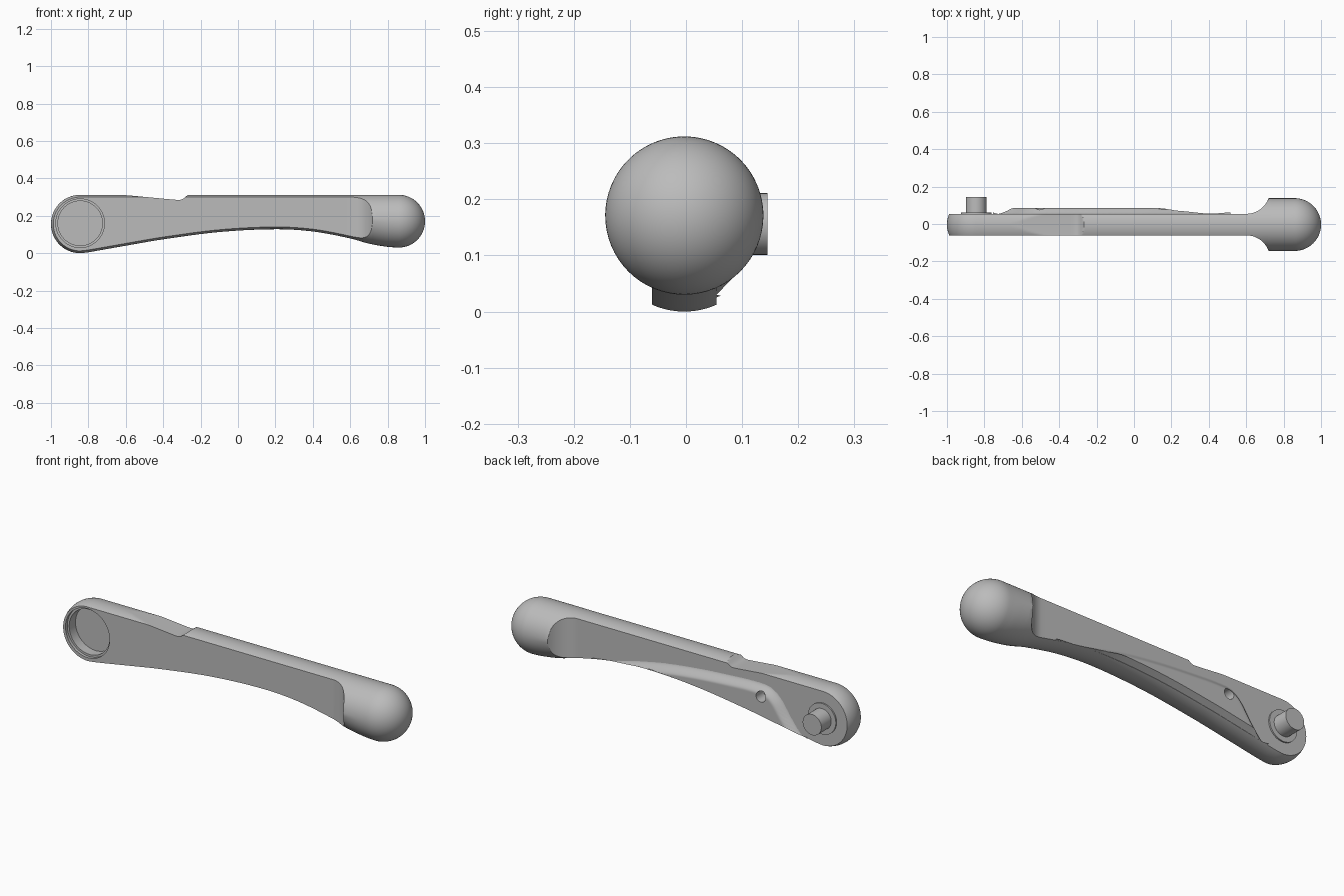
import bpy, bmesh, math

if "Cube" in bpy.data.objects:
    bpy.data.objects.remove(bpy.data.objects["Cube"])

grey = bpy.data.materials.new("satin grey")
grey.diffuse_color = (0.5, 0.5, 0.5, 1)
grey.use_nodes = True
grey.node_tree.nodes["Principled BSDF"].inputs["Base Color"].default_value = grey.diffuse_color

YC = -0.003            # mid plane of the handle
HW = 0.0575            # half thickness of the flat arm
BX, BZ, BR = 0.859, 0.171, 0.141     # ball end
HX, HR = -0.844, 0.156               # round head
N = 32                 # columns across the thickness


def curve(pts, x):
    """Smooth interpolation through (x, value) points."""
    if x <= pts[0][0]:
        return pts[0][1]
    if x >= pts[-1][0]:
        return pts[-1][1]

    def slope(i):
        a, b = pts[max(i - 1, 0)], pts[min(i + 1, len(pts) - 1)]
        return (b[1] - a[1]) / (b[0] - a[0])
    i = max(k for k in range(len(pts) - 1) if pts[k][0] <= x)
    (x0, v0), (x1, v1) = pts[i], pts[i + 1]
    d = x1 - x0
    t = (x - x0) / d
    return ((2*t**3 - 3*t*t + 1) * v0 + (t**3 - 2*t*t + t) * d * slope(i)
            + (3*t*t - 2*t**3) * v1 + (t**3 - t*t) * d * slope(i + 1))


BOTTOM = [(-0.844, 0), (-0.8, 0.005), (-0.6, 0.04), (-0.4, 0.074), (-0.1, 0.113),
          (0.2, 0.128), (0.4, 0.116), (0.6, 0.079), (0.7, 0.051), (0.8, 0.034), (0.859, 0.03)]
NOTCH = [(-0.66, 0.312), (-0.6, 0.31), (-0.34, 0.286), (-0.31, 0.285), (-0.295, 0.29),
         (-0.268, 0.312)]


def crown(y, r=BR):
    return r - math.sqrt(max(r * r - y * y, 0))


def finish(bm, name):
    bmesh.ops.remove_doubles(bm, verts=bm.verts, dist=1e-5)
    bmesh.ops.recalc_face_normals(bm, faces=bm.faces)
    me = bpy.data.meshes.new(name)
    bm.to_mesh(me)
    bm.free()
    ob = bpy.data.objects.new(name, me)
    bpy.context.collection.objects.link(ob)
    me.materials.append(grey)
    return ob


def smooth(ob):
    bpy.ops.object.select_all(action='DESELECT')
    ob.select_set(True)
    bpy.context.view_layer.objects.active = ob
    bpy.ops.object.shade_smooth_by_angle(angle=math.radians(30))


def disc(name, x, z, r, y0, y1):
    """Cylinder along y."""
    bpy.ops.mesh.primitive_cylinder_add(vertices=64, radius=r, depth=y1 - y0,
                                        location=(x, (y0 + y1) / 2, z),
                                        rotation=(math.pi / 2, 0, 0))
    ob = bpy.context.object
    ob.name = name
    ob.data.materials.append(grey)
    return ob


def cut(ob, cutter):
    cutter.hide_render = True
    m = ob.modifiers.new("cut", 'BOOLEAN')
    m.operation, m.solver, m.object = 'DIFFERENCE', 'EXACT', cutter
    bpy.context.view_layer.objects.active = ob
    bpy.ops.object.modifier_apply(modifier=m.name)


# Handle: one loft from round head, along the arm, through the flare to the ball
def row(ys, top, bot):
    return ([(x, YC + y, z) for y, (x, z) in zip(ys, top)],
            [(x, YC + y, z) for y, (x, z) in zip(ys, bot)])


def spread(w):
    return [w * math.sin(math.pi / 2 * (2 * j / N - 1)) for j in range(N + 1)]


rows = []
for i in range(24):                       # head
    a = math.pi / 2 * (1 + (24 - i) / 24)
    ys = spread(HW)
    rad = [HR - crown(y) for y in ys]
    rows.append(row(ys, [(HX + q * math.cos(a), HR + q * math.sin(a)) for q in rad],
                    [(HX + q * math.cos(a), HR - q * math.sin(a)) for q in rad]))
xs = [HX + (0.6 - HX) * i / 72 for i in range(72)]
xs += [p[0] for p in NOTCH] + [-0.303, -0.288, -0.28, -0.274]
xs += [0.6 + 0.12 * i / 16 for i in range(17)] + [0.72 + (BX - 0.72) * i / 8 for i in range(1, 9)]
for x in sorted(xs):                      # arm and flare
    zt, zb = 2 * HR, curve(BOTTOM, x)
    h = (zt - zb) / 2
    w = HW
    if x > 0.6:
        w = HW + 0.128 - math.sqrt(0.128 ** 2 - min(x - 0.6, 0.12) ** 2)
    if h < BR:
        w = min(w, math.sqrt(BR * BR - (BR - h) ** 2))
    if x > 0.72:
        w = math.sqrt(BR * BR - (BR - min(h, BR)) ** 2)
    ys = spread(w)
    rows.append(row(ys, [(x, min(zt - crown(y), curve(NOTCH, x))) for y in ys],
                    [(x, zb + crown(y)) for y in ys]))
for i in range(1, 25):                    # ball end
    a = math.pi / 2 * i / 24
    r = BR * math.cos(a)
    ys = spread(r)
    x = BX + BR * math.sin(a)
    dz = [math.sqrt(max(r * r - y * y, 0)) for y in ys]
    rows.append(row(ys, [(x, BZ + d) for d in dz], [(x, BZ - d) for d in dz]))

bm = bmesh.new()
loops = []
for top, bot in rows:
    loops.append([bm.verts.new(p) for p in top + bot[::-1]])
M = 2 * (N + 1)
for a, b in zip(loops, loops[1:]):
    for j in range(M):
        k = (j + 1) % M
        bm.faces.new((a[j], a[k], b[k], b[j]))
handle = finish(bm, "handle")

# Raised web on the back, with a soft step along its upper edge
RIDGE = [(-0.76, 0.013), (-0.72, 0.04), (-0.66, 0.115), (-0.6, 0.2), (-0.54, 0.243),
         (-0.45, 0.252), (-0.3, 0.245), (-0.1, 0.229), (0.1, 0.203), (0.3, 0.161), (0.52, 0.1)]
edge = [(-0.76 + 1.28 * i / 200, curve(RIDGE, -0.76 + 1.28 * i / 200)) for i in range(201)]


def height(x, z):
    d = min(math.hypot(x - ex, z - ez) for ex, ez in edge)
    t = min(d / 0.05, 1)
    return 0.0535 + 0.0315 * t * t * (3 - 2 * t)


bm = bmesh.new()
loops = []
x_left, x_right, K = -0.755, 0.515, 28
for i in range(121):
    x = x_left + (x_right - x_left) * i / 120
    zb, zr = curve(BOTTOM, x), curve(RIDGE, x)
    low = zb + crown(0.055 - YC)
    y = height(x, low + 0.01)
    z0 = zb + crown(y - YC)
    zr = max(zr, z0 + 0.001)
    pts = [(0.045, zb + crown(0.045 - YC)), (y, z0)]
    for j in range(1, K + 1):
        z = z0 + (zr - z0) * j / K
        pts.append((height(x, z), z))
    pts.append((0.045, zr))
    loops.append([bm.verts.new((x, py, pz)) for py, pz in pts])
for a, b in zip(loops, loops[1:]):
    for j in range(len(a)):
        k = (j + 1) % len(a)
        bm.faces.new((a[j], a[k], b[k], b[j]))
bm.faces.new(loops[0])
bm.faces.new(loops[-1])
web = finish(bm, "back_web")

# Stepped recess in the front of the head, and the blind hole in the web
cutters = [disc("recess_rim_cutter", HX, HR + 0.004, 0.13, -0.1, -0.045),
           disc("recess_cutter", HX, HR + 0.004, 0.119, -0.1, 0.008),
           disc("hole_cutter", -0.5, 0.19, 0.028, 0.02, 0.12)]
for c in cutters:
    cut(handle, c)
cut(web, cutters[2])
for c in cutters:
    bpy.data.objects.remove(c, do_unlink=True)

# Drive collar and peg on the back of the head
collar = disc("drive_collar", HX, HR, 0.082, 0.045, 0.062)
peg = disc("drive_peg", HX, HR, 0.055, 0.045, 0.145)

for ob in (handle, web, collar, peg):
    smooth(ob)
